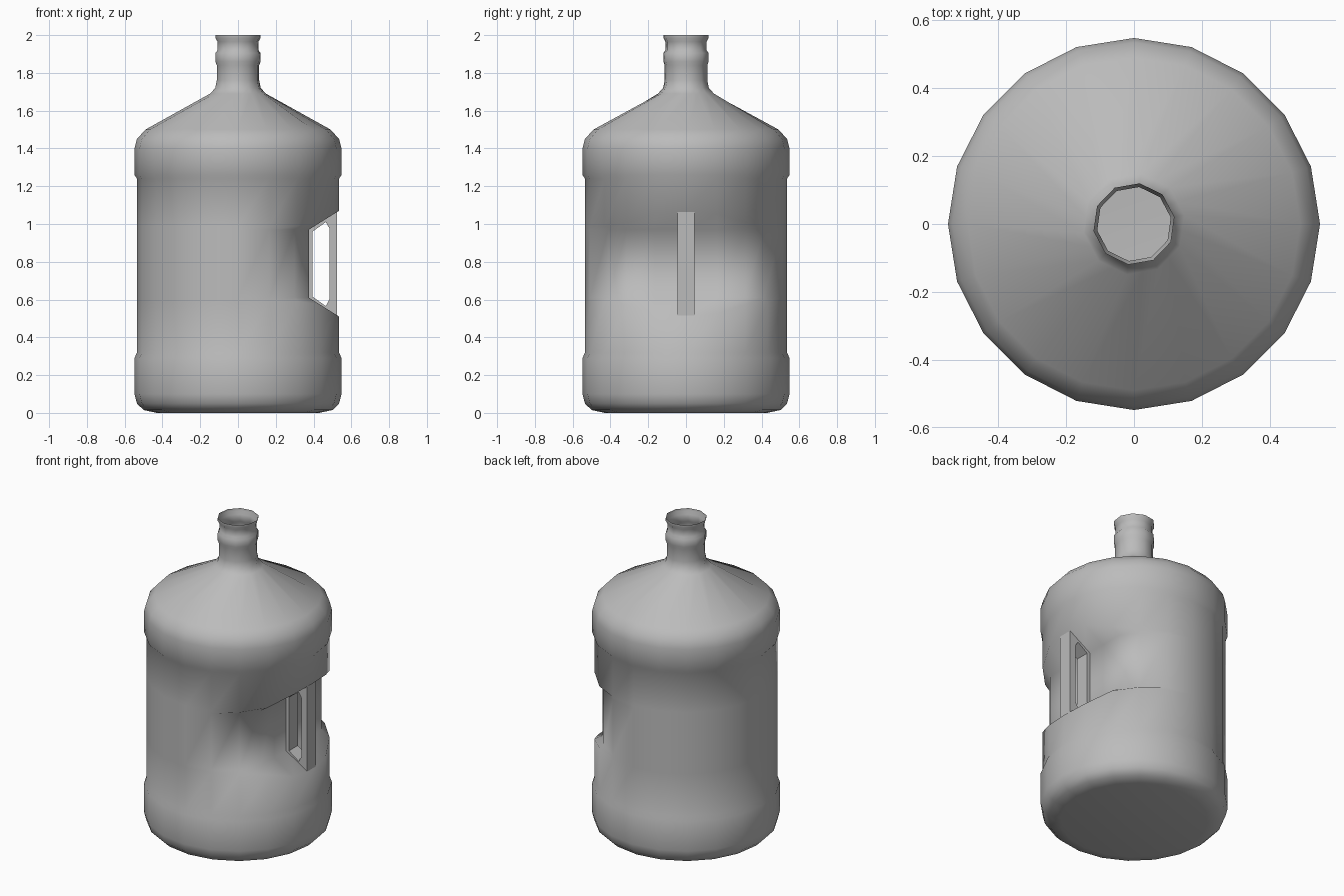
import bpy, bmesh
from math import cos, sin, pi, radians

cube = bpy.data.objects.get("Cube")
if cube:
    bpy.data.objects.remove(cube, do_unlink=True)

GREY = (0.5, 0.5, 0.5, 1)
mat = bpy.data.materials.new("grey plastic")
mat.use_nodes = True
mat.diffuse_color = GREY
mat.node_tree.nodes["Principled BSDF"].inputs["Base Color"].default_value = GREY


def finish(bm, name, angle):
    """Turn a bmesh into an object, smooth up to the given angle."""
    bmesh.ops.recalc_face_normals(bm, faces=bm.faces)
    mesh = bpy.data.meshes.new(name)
    bm.to_mesh(mesh)
    bm.free()
    mesh.materials.append(mat)
    mesh.shade_smooth()
    mesh.set_sharp_from_angle(angle=radians(angle))
    obj = bpy.data.objects.new(name, mesh)
    bpy.context.collection.objects.link(obj)
    return obj


def bridge(bm, a, b):
    """Quads between two closed loops of equal length."""
    for i in range(len(a)):
        j = (i + 1) % len(a)
        bm.faces.new((a[i], a[j], b[j], b[i]))


SIDES = 20
WALL = 0.535      # radius of the plain wall
RECESS = 0.375    # x of the flat at the back of the grip recess
LOW, HIGH = 0.61, 0.97
SLOPE = 0.1 / (WALL - RECESS)


def ring(bm, r, z):
    return [bm.verts.new((r * cos(2 * pi * i / SIDES), r * sin(2 * pi * i / SIDES), z))
            for i in range(SIDES)]


def neck_ring(bm, r, z):
    # ten-sided: every other vertex sits in the middle of a side
    verts = []
    for i in range(SIDES):
        a = 2 * pi * i / SIDES + radians(10)
        d = r * cos(pi / 10) if i % 2 else r
        verts.append(bm.verts.new((d * cos(a), d * sin(a), z)))
    return verts


def recess_ring(bm, z, direction, inner):
    """Wall ring along the rim (outer) or the floor (inner) of the grip recess."""
    verts = []
    for i in range(SIDES):
        a = 2 * pi * i / SIDES
        x, y = WALL * cos(a), WALL * sin(a)
        height = z
        if inner:
            if x > RECESS:
                x = RECESS
            elif x > 0.3:
                x, y = x * 0.95, y * 0.95
        else:
            height += direction * SLOPE * max(x - RECESS, 0.03)
        verts.append(bm.verts.new((x, y, height)))
    return verts


# bottle: base, recessed wall, shoulder and open neck in one skin
bm = bmesh.new()
base = [(0.43, 0), (0.5, 0.015), (0.535, 0.05), (0.548, 0.1), (0.548, 0.29), (WALL, 0.32)]
shoulder = [(WALL, 1.24), (0.548, 1.26), (0.548, 1.4), (0.535, 1.45), (0.49, 1.5)]
neck = [(0.15, 1.69), (0.122, 1.72), (0.114, 1.76), (0.114, 1.84), (0.121, 1.86),
        (0.121, 1.905), (0.11, 1.92), (0.11, 1.965), (0.121, 1.985), (0.121, 2)]
rings = [ring(bm, r, z) for r, z in base]
rings += [recess_ring(bm, LOW, -1, False), recess_ring(bm, LOW, -1, True),
          recess_ring(bm, HIGH, 1, True), recess_ring(bm, HIGH, 1, False)]
rings += [ring(bm, r, z) for r, z in shoulder]
rings += [neck_ring(bm, r, z) for r, z in neck]
bm.faces.new(rings[0])
for lower, upper in zip(rings, rings[1:]):
    bridge(bm, lower, upper)
finish(bm, "bottle", 60)

# grip handle: a flat frame bridging the recess
outer = [(0.365, 0.6), (0.365, 0.975), (0.5, 1.055), (0.525, 1.07), (0.525, 0.51), (0.5, 0.525)]
hole = [(0.395, 0.615), (0.395, 0.96), (0.465, 1.01), (0.485, 0.975), (0.485, 0.605), (0.465, 0.565)]
bm = bmesh.new()
loops = [[bm.verts.new((x, y, z)) for x, z in points]
         for points, y in ((outer, -0.045), (outer, 0.045), (hole, 0.045), (hole, -0.045))]
for i in range(4):
    bridge(bm, loops[i], loops[(i + 1) % 4])
finish(bm, "grip_handle", 25)
